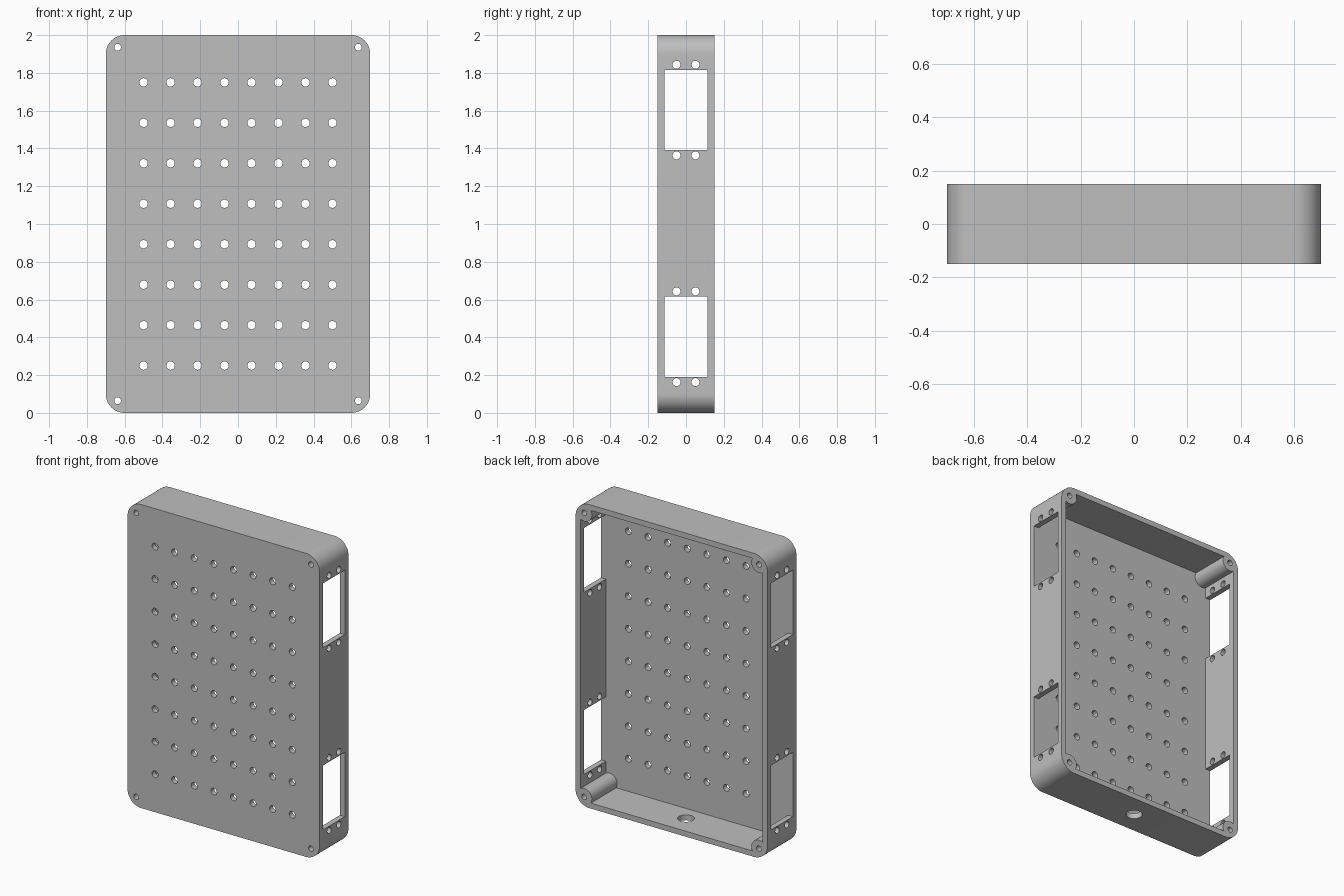
import bpy, bmesh, math
from mathutils import Matrix, Vector

old = bpy.data.objects.get("Cube")
if old:
    bpy.data.objects.remove(old, do_unlink=True)

W, D, H = 0.70, 0.15, 2.0       # half width, half depth, height
WALL, R = 0.036, 0.10           # wall thickness, outer corner radius
POST_X, POST_Z = 0.637, 0.064   # corner post inset
CORNERS = [(sx * POST_X, z) for sx in (-1, 1) for z in (POST_Z, H - POST_Z)]

grey = bpy.data.materials.new("plain grey")
grey.use_nodes = True
colour = (0.52, 0.52, 0.52, 1)
grey.diffuse_color = colour
grey.node_tree.nodes["Principled BSDF"].inputs["Base Color"].default_value = colour


def finish(bm, name):
    bmesh.ops.recalc_face_normals(bm, faces=bm.faces)
    mesh = bpy.data.meshes.new(name)
    bm.to_mesh(mesh)
    bm.free()
    mesh.materials.append(grey)
    obj = bpy.data.objects.new(name, mesh)
    bpy.context.collection.objects.link(obj)
    return obj


def rounded_slab(name, inset, radius, y0, y1, steps=16):
    """Rounded rectangle in the xz plane, extruded along y."""
    bm = bmesh.new()
    cx, cz = W - inset - radius, H / 2 - inset - radius
    verts = []
    for i, (sx, sz) in enumerate([(1, 1), (-1, 1), (-1, -1), (1, -1)]):
        for k in range(steps + 1):
            a = math.pi / 2 * (i + k / steps)
            verts.append(bm.verts.new((sx * cx + radius * math.cos(a), y0,
                                       H / 2 + sz * cz + radius * math.sin(a))))
    face = bm.faces.new(verts)
    moved = bmesh.ops.extrude_face_region(bm, geom=[face])["geom"]
    bmesh.ops.translate(bm, vec=(0, y1 - y0, 0),
                        verts=[g for g in moved if isinstance(g, bmesh.types.BMVert)])
    return finish(bm, name)


def add_rod(bm, centre, axis, radius, length, sides=24):
    turn = Vector((0, 0, 1)).rotation_difference(Vector(axis)).to_matrix().to_4x4()
    bmesh.ops.create_cone(bm, cap_ends=True, segments=sides, radius1=radius,
                          radius2=radius, depth=length,
                          matrix=Matrix.Translation(centre) @ turn)


def add_box(bm, centre, size):
    bmesh.ops.create_cube(bm, size=1, matrix=Matrix.Translation(centre)
                          @ Matrix.Diagonal((*size, 1)))


def subtract(target, cutter):
    mod = target.modifiers.new("cut", "BOOLEAN")
    mod.operation = "DIFFERENCE"
    mod.solver = "EXACT"
    mod.object = cutter
    bpy.context.view_layer.update()
    deps = bpy.context.evaluated_depsgraph_get()
    mesh = bpy.data.meshes.new_from_object(target.evaluated_get(deps))
    target.modifiers.clear()
    target.data = mesh
    bpy.data.objects.remove(cutter, do_unlink=True)


# Tray with an open back, leaving round posts in the corners
case = rounded_slab("enclosure_tray", 0, R, -D, D)
cavity = rounded_slab("cavity", WALL, R - WALL, -D + WALL, D + 0.1)
bm = bmesh.new()
for x, z in CORNERS:
    add_rod(bm, (x, 0, z), (0, 1, 0), 0.056, 1, 48)
subtract(cavity, finish(bm, "corner_posts"))
subtract(case, cavity)

bm = bmesh.new()
# Grid of holes in the front panel
for i in range(8):
    for j in range(8):
        add_rod(bm, (-0.5 + i / 7, -D, 0.25 + 1.5 * j / 7), (0, 1, 0), 0.022, 0.1)
# Screw holes through the corner posts
for x, z in CORNERS:
    add_rod(bm, (x, 0, z), (0, 1, 0), 0.018, 0.4)
# Side windows, each with a pair of holes above and below
for side in (-W, W):
    for z in (0.403, 1.603):
        add_box(bm, (side, 0, z), (0.12, 0.226, 0.424))
        for y in (-0.05, 0.05):
            for dz in (-0.24, 0.24):
                add_rod(bm, (side, y, z + dz), (1, 0, 0), 0.021, 0.12)
# Cable hole in the bottom wall
add_rod(bm, (0, 0, 0), (0, 0, 1), 0.05, 0.12, 40)
subtract(case, finish(bm, "drill_cutters"))

# Smooth round surfaces, sharp edges elsewhere
bpy.ops.object.select_all(action="DESELECT")
case.select_set(True)
bpy.context.view_layer.objects.active = case
bpy.ops.object.shade_smooth_by_angle(angle=math.radians(30))
